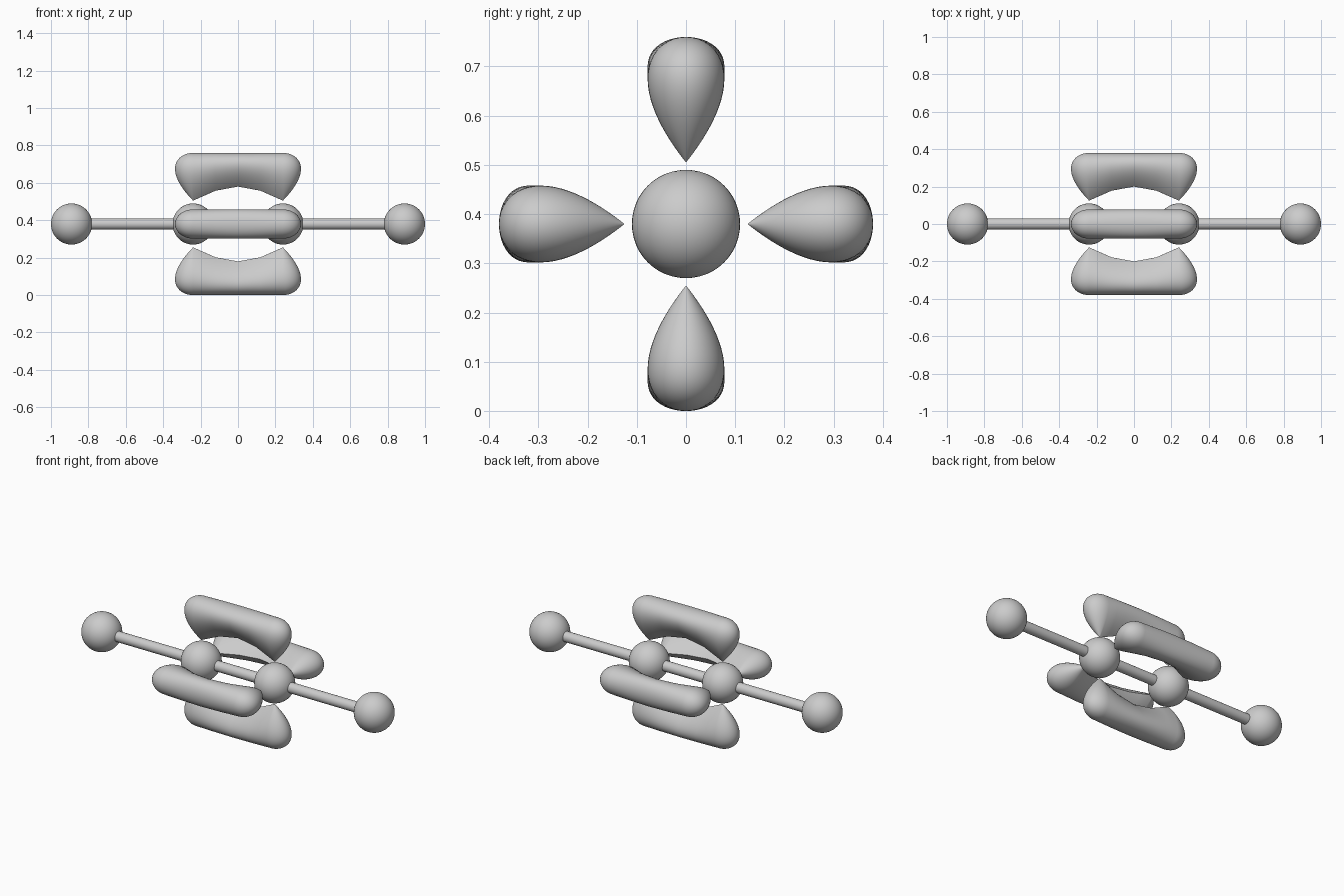
import bpy, bmesh
from math import sin, cos, pi, sqrt
from mathutils import Matrix, Vector

if "Cube" in bpy.data.objects:
    bpy.data.objects.remove(bpy.data.objects["Cube"])

CZ = 0.38        # height of the molecule axis
INNER, OUTER = 0.24, 0.89


def atom(name, x):
    bpy.ops.mesh.primitive_uv_sphere_add(segments=48, ring_count=24, radius=0.11, location=(x, 0, CZ))
    bpy.context.object.name = name
    bpy.ops.object.shade_smooth()


def bond(name, x0, x1):
    bpy.ops.mesh.primitive_cylinder_add(vertices=32, radius=0.03, depth=x1 - x0,
                                        location=((x0 + x1) / 2, 0, CZ), rotation=(0, pi / 2, 0))
    bpy.context.object.name = name
    bpy.ops.object.shade_smooth_by_angle()


def underside(x):
    # distance from axis to the inner edge of the lobe, arched at the middle
    a = abs(x)
    if a >= INNER:
        return 0.125
    if a >= 0.12:
        return 0.178 + (0.125 - 0.178) * (a - 0.12) / 0.12
    return 0.2 + (0.178 - 0.2) * a / 0.12


def ring(w):
    # stadium outline: two elliptical ends joined by straight sides
    n = 20
    pts = []
    for side in (1, -1):
        for i in range(n + 1):
            t = -pi / 2 + pi * i / n
            pts.append((side * (INNER + 1.24 * w * cos(t)), side * w * sin(t)))
        for x in (0.18, 0.12, 0.06, 0, -0.06, -0.12, -0.18):
            pts.append((side * x, side * w))
    return pts


def lobe(name, angle):
    bm = bmesh.new()
    rows = []
    levels = 28
    for k in range(levels + 1):
        s = sin(pi * k / levels / 2) ** 2
        w = 0.078 * s * sqrt(max(0, 1 - s)) / 0.3849
        row = []
        for x, y in ring(w):
            b = underside(x)
            row.append(bm.verts.new((x, y, b + (0.38 - b) * s)))
        rows.append(row)
    for lo, hi in zip(rows, rows[1:]):
        for i in range(len(lo)):
            j = (i + 1) % len(lo)
            bm.faces.new((lo[i], lo[j], hi[j], hi[i]))
    # close the tip and crown, where the outlines collapse to a line
    bmesh.ops.remove_doubles(bm, verts=bm.verts, dist=1e-5)
    bmesh.ops.recalc_face_normals(bm, faces=bm.faces)
    bm.transform(Matrix.Rotation(angle, 4, 'X'))
    for f in bm.faces:
        f.smooth = True
    me = bpy.data.meshes.new(name)
    bm.to_mesh(me)
    bm.free()
    ob = bpy.data.objects.new(name, me)
    ob.location = Vector((0, 0, CZ))
    bpy.context.collection.objects.link(ob)


# Atoms along the axis
for name, x in (("outer_atom_left", -OUTER), ("inner_atom_left", -INNER),
                ("inner_atom_right", INNER), ("outer_atom_right", OUTER)):
    atom(name, x)

# Connecting rods
bond("bond_left", -OUTER, -INNER)
bond("bond_middle", -INNER, INNER)
bond("bond_right", INNER, OUTER)

# Four orbital lobes around the axis
for i, name in enumerate(("lobe_top", "lobe_front", "lobe_bottom", "lobe_back")):
    lobe(name, i * pi / 2)
